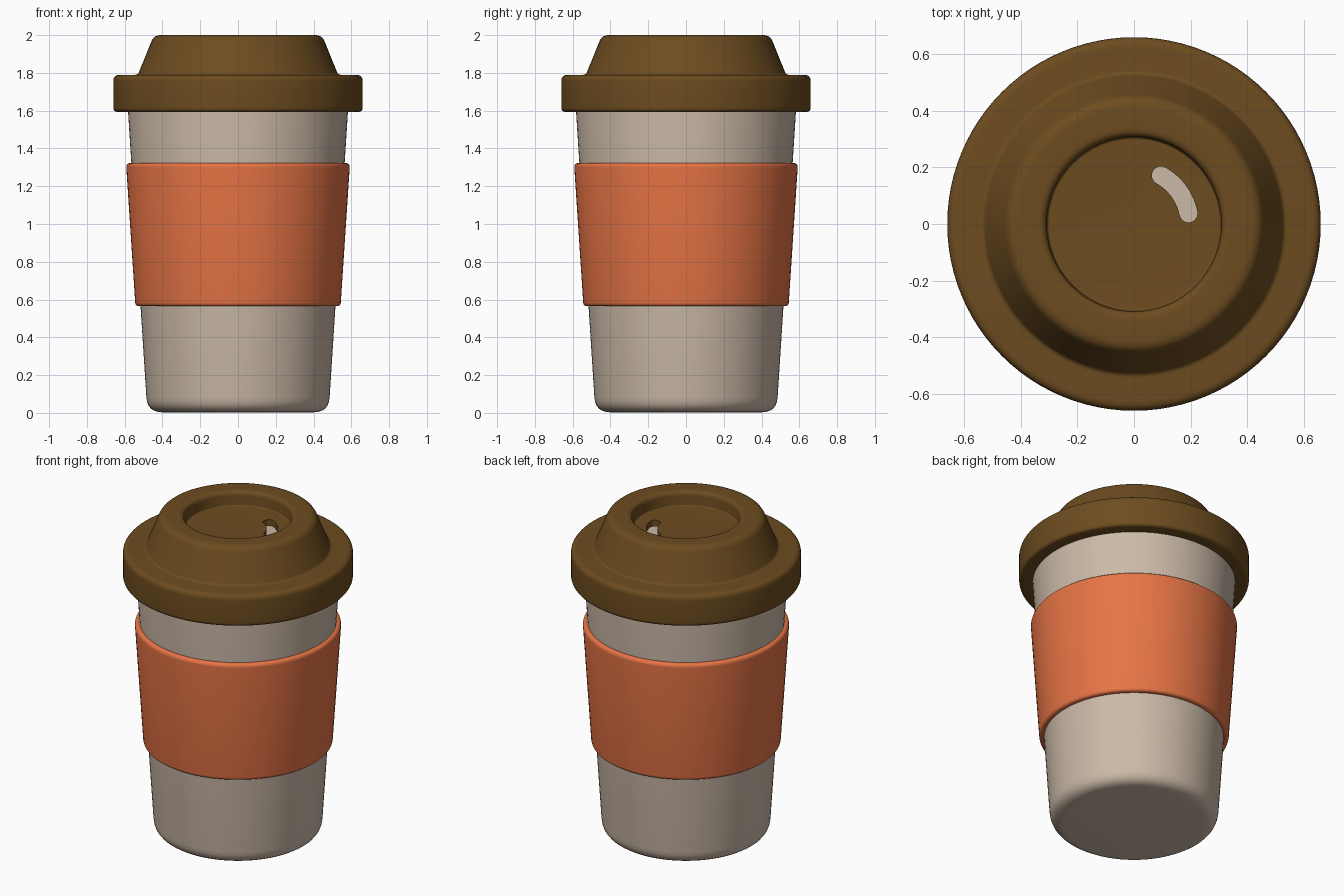
import bpy, bmesh, math
from mathutils import Vector

if "Cube" in bpy.data.objects:
    bpy.data.objects.remove(bpy.data.objects["Cube"])


def material(name, rgb):
    m = bpy.data.materials.new(name)
    m.diffuse_color = (*rgb, 1)
    m.use_nodes = True
    m.node_tree.nodes["Principled BSDF"].inputs["Base Color"].default_value = m.diffuse_color
    return m


def rounded(points, steps=6):
    """Round the corners of a (r, z, radius) profile."""
    out = []
    for i, (r, z, rad) in enumerate(points):
        p = Vector((r, z))
        if rad == 0:
            out.append(p)
            continue
        a = p + (Vector(points[i - 1][:2]) - p).normalized() * rad
        b = p + (Vector(points[(i + 1) % len(points)][:2]) - p).normalized() * rad
        for s in range(steps + 1):
            t = s / steps
            out.append(a * (1 - t) ** 2 + p * 2 * t * (1 - t) + b * t * t)
    return out


def finish(bm, name, mat):
    bmesh.ops.remove_doubles(bm, verts=bm.verts, dist=1e-5)
    bmesh.ops.recalc_face_normals(bm, faces=bm.faces)
    me = bpy.data.meshes.new(name)
    bm.to_mesh(me)
    bm.free()
    ob = bpy.data.objects.new(name, me)
    bpy.context.collection.objects.link(ob)
    me.materials.append(mat)
    return ob


def smooth(ob):
    bpy.ops.object.select_all(action='DESELECT')
    ob.select_set(True)
    bpy.context.view_layer.objects.active = ob
    bpy.ops.object.shade_smooth_by_angle(angle=math.radians(35))


def lathe(name, profile, mat, closed=True, seg=96):
    bm = bmesh.new()
    pts = rounded(profile)
    vs = [bm.verts.new((p.x, 0, p.y)) for p in pts]
    es = [bm.edges.new(e) for e in zip(vs, vs[1:])]
    if closed:
        es.append(bm.edges.new((vs[-1], vs[0])))
    bmesh.ops.spin(bm, geom=vs + es, axis=(0, 0, 1), cent=(0, 0, 0),
                   steps=seg, angle=2 * math.pi)
    return finish(bm, name, mat)


stone = material("stone", (0.60, 0.49, 0.39))
orange = material("orange", (0.79, 0.175, 0.06))
brown = material("brown", (0.152, 0.072, 0.014))

# Tapered cup body, closed under the lid
smooth(lathe("cup", [(0, 0.003, 0), (0.48, 0.003, 0.08), (0.592, 1.75, 0.01), (0, 1.75, 0)],
             stone, closed=False))

# Grip sleeve
smooth(lathe("sleeve", [(0.505, 0.565, 0), (0.543, 0.565, 0.02),
                        (0.593, 1.323, 0.025), (0.555, 1.323, 0)], orange))

# Lid: overhanging brim, sloped shoulder and recessed drinking well
lid = lathe("lid", [(0, 1.91, 0), (0.306, 1.91, 0.008), (0.31, 2.0, 0.03),
                    (0.445, 2.0, 0.035), (0.53, 1.79, 0.015), (0.66, 1.79, 0.035),
                    (0.66, 1.593, 0.025), (0.582, 1.593, 0), (0.592, 1.76, 0),
                    (0.49, 1.76, 0), (0.42, 1.87, 0), (0, 1.87, 0)],
            brown, closed=False)

# Curved sip opening cut through the well floor
R, W, A0, A1 = 0.196, 0.032, math.radians(11), math.radians(61)
outline = []
for k in range(17):
    a = A0 + (A1 - A0) * k / 16
    outline.append(((R + W) * math.cos(a), (R + W) * math.sin(a)))
for a, start in ((A1, A1), (A0, A0 + math.pi)):
    for k in range(1, 10):
        t = start + math.pi * k / 10
        outline.append((R * math.cos(a) + W * math.cos(t), R * math.sin(a) + W * math.sin(t)))
    if a == A1:
        for k in range(17):
            b = A1 + (A0 - A1) * k / 16
            outline.append(((R - W) * math.cos(b), (R - W) * math.sin(b)))
bm = bmesh.new()
face = bm.faces.new([bm.verts.new((x, y, 1.8)) for x, y in outline])
ext = bmesh.ops.extrude_face_region(bm, geom=[face])
bmesh.ops.translate(bm, vec=(0, 0, 0.3),
                    verts=[v for v in ext['geom'] if isinstance(v, bmesh.types.BMVert)])
cutter = finish(bm, "sip_cutter", brown)
mod = lid.modifiers.new("sip_opening", 'BOOLEAN')
mod.object, mod.operation, mod.solver = cutter, 'DIFFERENCE', 'EXACT'
bpy.context.view_layer.objects.active = lid
bpy.ops.object.modifier_apply(modifier=mod.name)
bpy.data.objects.remove(cutter)
smooth(lid)
